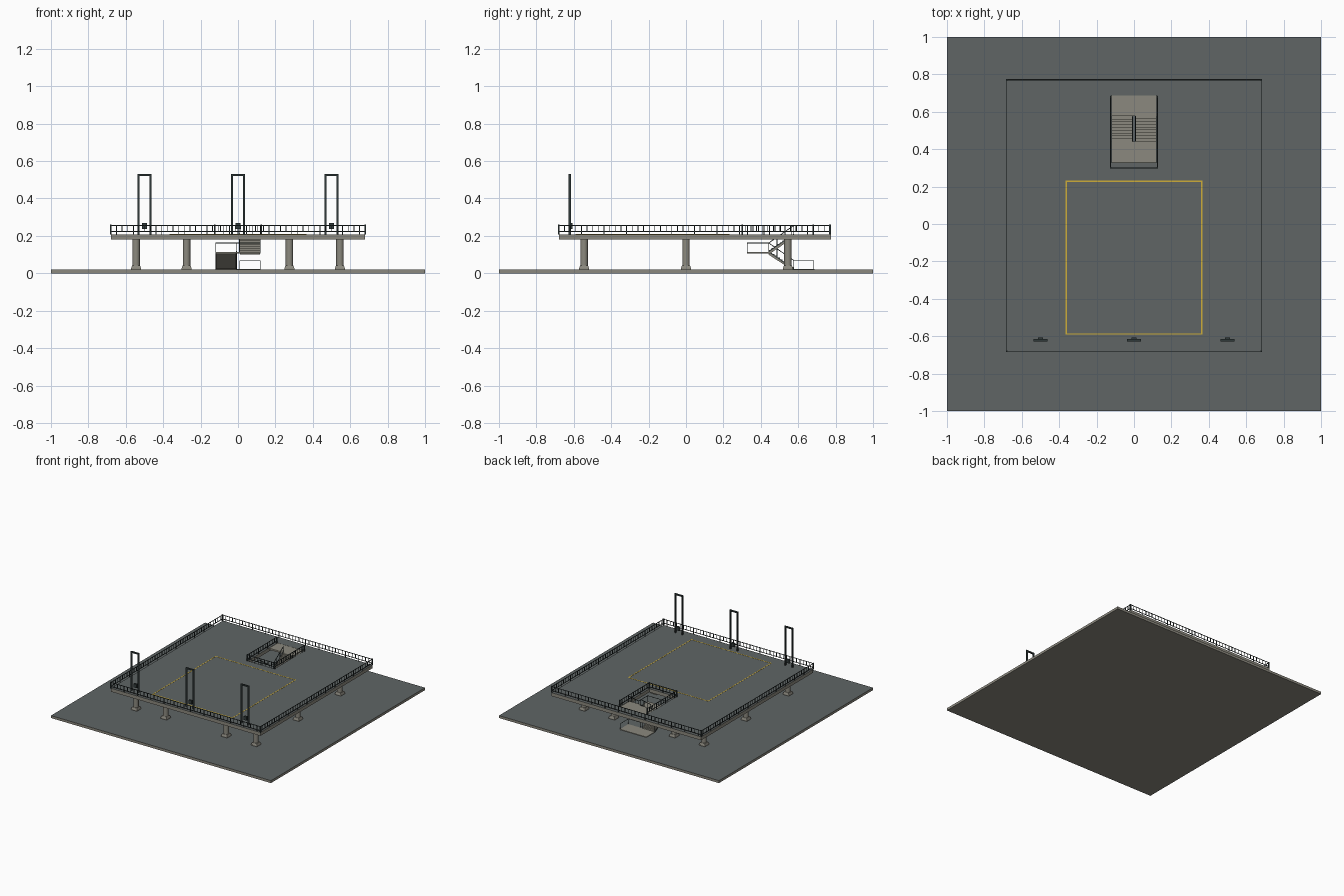
import bpy, bmesh, math
from mathutils import Vector, Matrix

if "Cube" in bpy.data.objects:
    bpy.data.objects.remove(bpy.data.objects["Cube"])

def mat(name, r, g, b):
    m = bpy.data.materials.new(name)
    m.diffuse_color = (r, g, b, 1)
    m.use_nodes = True
    m.node_tree.nodes["Principled BSDF"].inputs["Base Color"].default_value = m.diffuse_color
    return m

ASPHALT = mat("asphalt", 0.115, 0.13, 0.13)
CONCRETE = mat("concrete", 0.26, 0.25, 0.21)
STEEL = mat("dark_steel", 0.03, 0.042, 0.042)
YELLOW = mat("yellow_paint", 0.62, 0.42, 0.04)

def finish(name, bm, *mats, top_second=False):
    bmesh.ops.recalc_face_normals(bm, faces=bm.faces)
    if top_second:                      # upward faces get the second colour
        bm.normal_update()
        for f in bm.faces:
            f.material_index = int(f.normal.z > 0.9)
    me = bpy.data.meshes.new(name)
    bm.to_mesh(me)
    bm.free()
    for m in mats:
        me.materials.append(m)
    ob = bpy.data.objects.new(name, me)
    bpy.context.collection.objects.link(ob)
    return ob

def box(bm, x0, x1, y0, y1, z0, z1):
    m = Matrix.Translation(((x0 + x1) / 2, (y0 + y1) / 2, (z0 + z1) / 2)) @ \
        Matrix.Diagonal((x1 - x0, y1 - y0, z1 - z0, 1))
    bmesh.ops.create_cube(bm, size=1, matrix=m)

def bar(bm, a, b, t=0.004):
    """Square bar between two points."""
    a, b = Vector(a), Vector(b)
    d = b - a
    m = Matrix.Translation((a + b) / 2) @ d.to_track_quat('Z', 'Y').to_matrix().to_4x4() @ \
        Matrix.Diagonal((t, t, d.length, 1))
    bmesh.ops.create_cube(bm, size=1, matrix=m)

def railing(bm, pts, z, h=0.05, step=0.03, t=0.004):
    """Top and bottom rail with balusters and thick corner posts along a path."""
    for x, y in pts:
        bar(bm, (x, y, z), (x, y, z + h + 0.002), 0.009)
    for (ax, ay), (bx, by) in zip(pts, pts[1:]):
        for k in (h - 0.002, 0.016):
            bar(bm, (ax, ay, z + k), (bx, by, z + k), t)
        n = round(math.hypot(bx - ax, by - ay) / step)
        for i in range(1, n):
            x, y = ax + (bx - ax) * i / n, ay + (by - ay) * i / n
            bar(bm, (x, y, z if i % 4 == 0 else z + 0.016), (x, y, z + h - 0.002), t)

G, D = 0.02, 0.208                      # ground and deck surface heights
W, Y0, Y1 = 0.68, -0.68, 0.775          # deck outline
HX, HY0, HY1 = 0.122, 0.30, 0.687       # stair opening

# Ground slab
bm = bmesh.new()
box(bm, -1, 1, -1, 1, 0, G)
finish("ground_slab", bm, CONCRETE, ASPHALT, top_second=True)

# Deck slab with stair opening
bm = bmesh.new()
xs, ys = (-W, -HX, HX, W), (Y0, HY0, HY1, Y1)
v = [[bm.verts.new((x, y, 0.18)) for y in ys] for x in xs]
for i in range(3):
    for j in range(3):
        if (i, j) != (1, 1):
            bm.faces.new((v[i][j], v[i + 1][j], v[i + 1][j + 1], v[i][j + 1]))
ext = bmesh.ops.extrude_face_region(bm, geom=bm.faces[:], use_keep_orig=True)
for e in ext["geom"]:
    if isinstance(e, bmesh.types.BMVert):
        e.co.z = D
finish("deck_slab", bm, CONCRETE, ASPHALT, top_second=True)

# Columns with flared footings
bm = bmesh.new()
for x in (-0.545, -0.275, 0.275, 0.545):
    for y in (-0.545, 0, 0.545):
        bmesh.ops.create_cone(bm, cap_ends=True, segments=20, radius1=0.02, radius2=0.02,
                              depth=0.16, matrix=Matrix.Translation((x, y, 0.10)))
        box(bm, x - 0.027, x + 0.027, y - 0.027, y + 0.027, G, 0.026)
        bmesh.ops.create_cone(bm, cap_ends=True, segments=4, radius1=0.038, radius2=0.030, depth=0.016,
                              matrix=Matrix.Translation((x, y, 0.034)) @ Matrix.Rotation(math.pi / 4, 4, 'Z'))
cols = finish("columns", bm, CONCRETE)
bpy.context.view_layer.objects.active = cols
cols.select_set(True)
bpy.ops.object.shade_smooth_by_angle(angle=math.radians(30))

# Deck edge railing and stair opening railing
bm = bmesh.new()
railing(bm, [(-W, Y0), (W, Y0), (W, Y1 - 0.005), (-W, Y1 - 0.005), (-W, Y0)], D)
finish("deck_railing", bm, STEEL)
bm = bmesh.new()
R = HX + 0.003
railing(bm, [(-R, 0.68), (-R, HY0), (R, HY0), (R, 0.68)], D)
finish("opening_railing", bm, STEEL)

# Yellow painted rectangle
bm = bmesh.new()
t = 0.007
for x in (-0.366, 0.366 - t):
    box(bm, x, x + t, -0.592, 0.232, D - 0.001, D + 0.001)
for y in (-0.592, 0.232 - t):
    box(bm, -0.366 + t, 0.366 - t, y, y + t, D - 0.001, D + 0.001)
finish("painted_rectangle", bm, YELLOW)

# Tall portal frames with a small box between the legs
for n, x in enumerate((-0.5, 0, 0.5)):
    bm = bmesh.new()
    for s in (-1, 1):
        box(bm, x + s * 0.032 - 0.006, x + s * 0.032 + 0.006, -0.627, -0.616, D, 0.53)
    box(bm, x - 0.026, x + 0.026, -0.627, -0.616, 0.519, 0.53)
    finish(f"portal_frame_{n + 1}", bm, STEEL)
    bm = bmesh.new()
    box(bm, x - 0.014, x + 0.014, -0.622, -0.606, 0.238, 0.268)
    finish(f"portal_box_{n + 1}", bm, STEEL)

# Stair landings
YA, YB, M = 0.442, 0.577, 0.114         # flight ends and middle landing height
bm = bmesh.new()
box(bm, -0.12, 0.12, 0.325, YA, M - 0.008, M)
box(bm, -0.12, 0.12, YB, HY1, D - 0.014, D - 0.001)
box(bm, -0.12, 0.12, YB, HY1, G, G + 0.004)
finish("stair_landings", bm, CONCRETE)

# Stair flights: sawtooth top with sloping underside
def flight(name, x0, x1, zb, n=9):
    bm = bmesh.new()
    dy, dz = (YB - YA) / n, (zb - M) / n
    prof = []
    for i in range(n):
        z = M + dz * (i + (1 if dz > 0 else 0))
        prof += [(YA + dy * i, z), (YA + dy * (i + 1), z)]
    prof += [(YB, zb - 0.014), (YA, M - 0.014)] if dz > 0 else [(YB, zb), (YB - 0.02, zb), (YA, M - 0.014)]
    f = bm.faces.new([bm.verts.new((x0, y, z)) for y, z in prof])
    e = bmesh.ops.extrude_face_region(bm, geom=[f], use_keep_orig=True)
    bmesh.ops.translate(bm, vec=(x1 - x0, 0, 0),
                        verts=[q for q in e["geom"] if isinstance(q, bmesh.types.BMVert)])
    finish(name, bm, CONCRETE)

flight("lower_flight", -0.118, -0.01, G + 0.004)
flight("upper_flight", 0.01, 0.118, D - 0.001)

# Stair handrails
bm = bmesh.new()
H = 0.048
for xa, zb in ((-0.119, G), (-0.009, G), (0.009, D), (0.119, D)):
    bar(bm, (xa, YA, M + H), (xa, YB, zb + H), 0.004)
    bar(bm, (xa, YA, M + 0.002), (xa, YB, zb + 0.002), 0.005)
    for k in (0, 0.33, 0.67, 1):
        y, z = YA + (YB - YA) * k, M + (zb - M) * k
        bar(bm, (xa, y, z), (xa, y, z + H), 0.003)
# Middle landing guard
path = [(-0.119, YA), (-0.119, 0.327), (0.119, 0.327), (0.119, YA)]
# Ground landing guard
low = [(0.009, YB), (0.119, YB), (0.119, 0.683)]
for pts, z in ((path, M), (low, G)):
    for a, b in zip(pts, pts[1:]):
        bar(bm, (*a, z + H), (*b, z + H), 0.003)
    for p in pts:
        bar(bm, (*p, z), (*p, z + H), 0.003)
finish("stair_handrails", bm, STEEL)
